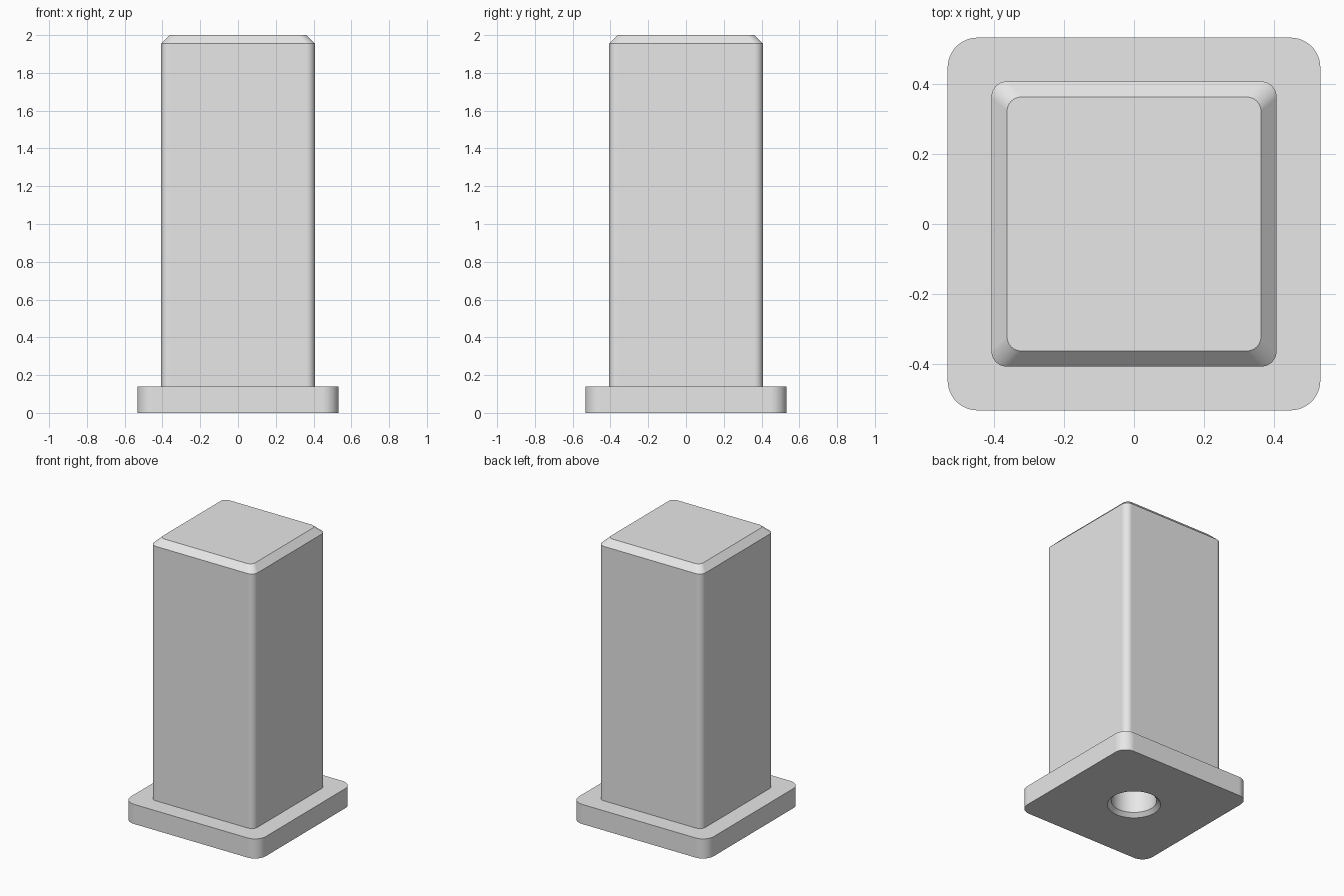
import bpy, bmesh, math

cube = bpy.data.objects.get("Cube")
if cube:
    bpy.data.objects.remove(cube, do_unlink=True)

ARC = 12  # points per rounded corner


def rounded_square(half, radius, z):
    """Ring of points around a square with rounded corners."""
    c = half - radius
    pts = []
    for i, (sx, sy) in enumerate([(1, 1), (-1, 1), (-1, -1), (1, -1)]):
        for j in range(ARC):
            a = math.radians(90 * (i + j / (ARC - 1)))
            pts.append((sx * c + radius * math.cos(a), sy * c + radius * math.sin(a), z))
    return pts


def circle(radius, z):
    """Ring with the same point count, aligned with the square's corners."""
    n = 4 * ARC
    angles = [2 * math.pi * (k + 0.5) / n for k in range(n)]
    return [(radius * math.cos(a), radius * math.sin(a), z) for a in angles]


def loft(name, rings, material):
    """Skin a chain of equal rings and cap both ends."""
    bm = bmesh.new()
    loops = [[bm.verts.new(p) for p in ring] for ring in rings]
    for a, b in zip(loops, loops[1:]):
        for k in range(len(a)):
            m = (k + 1) % len(a)
            bm.faces.new((a[k], a[m], b[m], b[k]))
    bm.faces.new(loops[0])
    bm.faces.new(loops[-1])
    bmesh.ops.recalc_face_normals(bm, faces=bm.faces)
    mesh = bpy.data.meshes.new(name)
    bm.to_mesh(mesh)
    bm.free()
    mesh.materials.append(material)
    obj = bpy.data.objects.new(name, mesh)
    bpy.context.collection.objects.link(obj)
    return obj


grey = bpy.data.materials.new("light_grey")
grey.use_nodes = True
colour = (0.8, 0.8, 0.8, 1.0)
grey.diffuse_color = colour
grey.node_tree.nodes["Principled BSDF"].inputs["Base Color"].default_value = colour

# Blind hole with chamfered mouth, flange, square shaft, chamfered top
hole = [circle(0.148, 0.80), circle(0.148, 0.026), circle(0.174, 0.0)]
flange = [rounded_square(0.533, 0.085, 0.0), rounded_square(0.533, 0.085, 0.14)]
shaft = [rounded_square(0.408, 0.045, 0.14), rounded_square(0.408, 0.045, 1.955),
         rounded_square(0.363, 0.04, 2.0)]
post = loft("flanged_post", hole + flange + shaft, grey)

# Smooth rounded corners, keep hard edges and flat sides crisp
bpy.ops.object.select_all(action='DESELECT')
post.select_set(True)
bpy.context.view_layer.objects.active = post
bpy.ops.object.shade_smooth_by_angle(angle=math.radians(30))
normals = post.modifiers.new("flat_sides", 'WEIGHTED_NORMAL')
normals.keep_sharp = True
